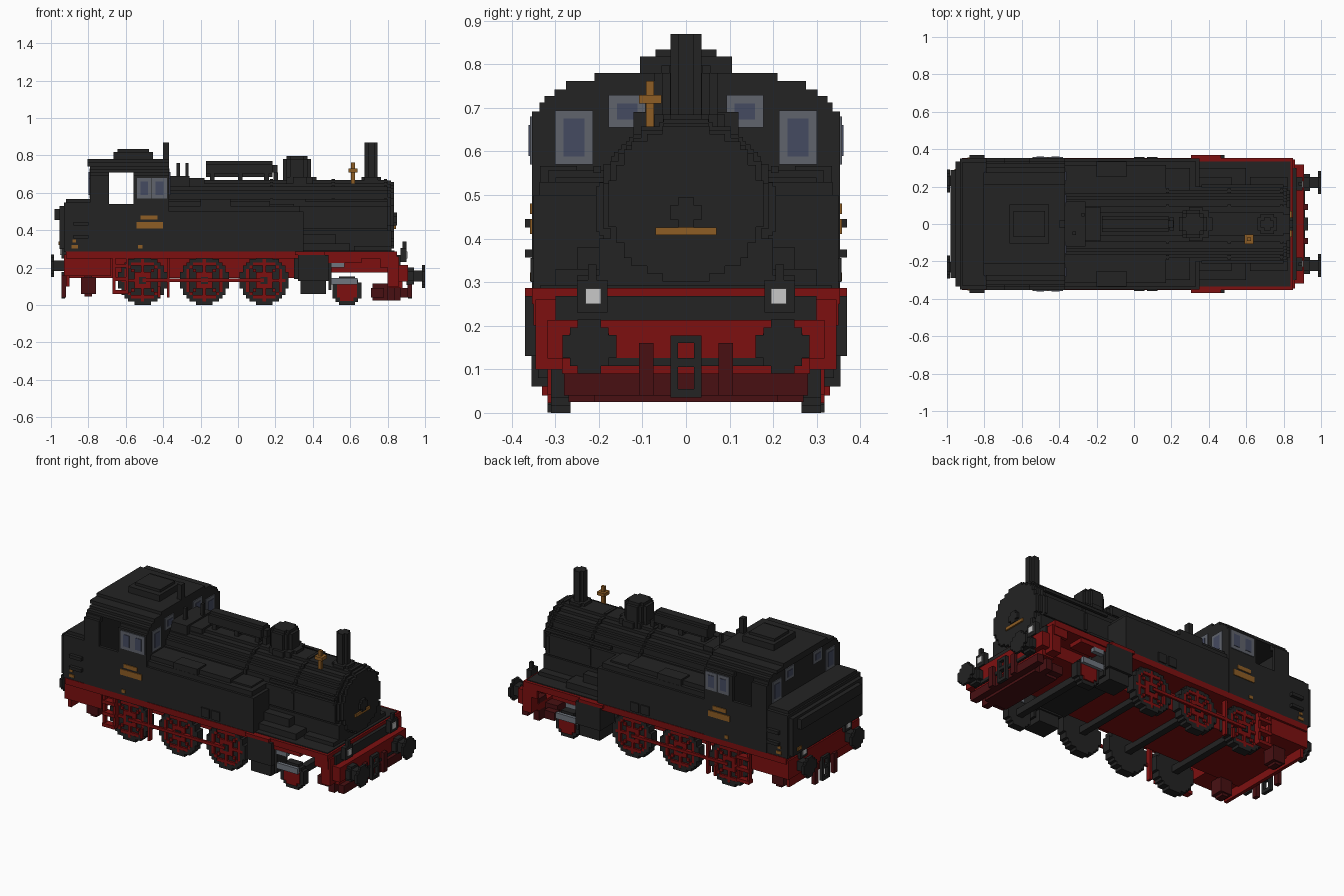
import bpy, bmesh, math
from mathutils import Vector

if "Cube" in bpy.data.objects:
    bpy.data.objects.remove(bpy.data.objects["Cube"])

V = 0.0175  # block size used for all stepped round shapes


def material(name, rgb):
    m = bpy.data.materials.new(name)
    m.use_nodes = True
    m.diffuse_color = (*rgb, 1)
    m.node_tree.nodes["Principled BSDF"].inputs["Base Color"].default_value = (*rgb, 1)
    return m


BLACK = material("black", (0.017, 0.017, 0.017))
RED = material("red", (0.205, 0.005, 0.005))
DARK_RED = material("dark red", (0.065, 0.005, 0.006))
GOLD = material("brass", (0.27, 0.11, 0.018))
FRAME = material("window grey", (0.115, 0.125, 0.15))
GLASS = material("blue glass", (0.06, 0.07, 0.12))
STEEL = material("steel", (0.16, 0.18, 0.21))
WHITE = material("lamp white", (0.58, 0.58, 0.58))


def finish(bm, name, mat, mirror):
    if mirror:  # copy to the other side of y = 0
        extra = bmesh.ops.duplicate(bm, geom=bm.verts[:] + bm.edges[:] + bm.faces[:])["geom"]
        for v in extra:
            if isinstance(v, bmesh.types.BMVert):
                v.co.y = -v.co.y
    bmesh.ops.recalc_face_normals(bm, faces=bm.faces[:])
    me = bpy.data.meshes.new(name)
    bm.to_mesh(me)
    bm.free()
    me.materials.append(mat)
    ob = bpy.data.objects.new(name, me)
    bpy.context.collection.objects.link(ob)
    return ob


def boxes(name, mat, items, mirror=False):
    """Each item is (x0, x1, y0, y1, z0, z1)."""
    bm = bmesh.new()
    for x0, x1, y0, y1, z0, z1 in items:
        for v in bmesh.ops.create_cube(bm, size=1)["verts"]:
            v.co = ((x0 + x1) / 2 + v.co.x * (x1 - x0), (y0 + y1) / 2 + v.co.y * (y1 - y0),
                    (z0 + z1) / 2 + v.co.z * (z1 - z0))
    return finish(bm, name, mat, mirror)


def stepped(name, mat, axis, parts, mirror=False):
    """Blocky discs along an axis; each part is (start, end, u, v, radius, rule(du, dv) or None)."""
    place = {"x": lambda a, u, v: (a, u, v), "y": lambda a, u, v: (u, a, v), "z": lambda a, u, v: (u, v, a)}[axis]
    bm = bmesh.new()
    for a0, a1, cu, cv, r, rule in parts:
        n = max(2, round(2 * r / V))
        s = 2 * r / n
        quads, corners = [], {}
        for i in range(n):
            for j in range(n):
                du, dv = (i + 0.5) * s - r, (j + 0.5) * s - r
                if math.hypot(du, dv) > r or (rule and not rule(du, dv)):
                    continue
                ring = []
                for c in ((i, j), (i + 1, j), (i + 1, j + 1), (i, j + 1)):
                    if c not in corners:
                        corners[c] = bm.verts.new(place(a0, cu + c[0] * s - r, cv + c[1] * s - r))
                    ring.append(corners[c])
                quads.append(bm.faces.new(ring))
        out = bmesh.ops.extrude_face_region(bm, geom=quads, use_keep_orig=True)["geom"]
        bmesh.ops.translate(bm, vec=Vector(place(a1 - a0, 0, 0)),
                            verts=[g for g in out if isinstance(g, bmesh.types.BMVert)])
    return finish(bm, name, mat, mirror)


# Chassis
boxes("running_board", RED, [(-0.92, 0.85, -0.353, 0.353, 0.25, 0.287)])
boxes("running_board_top", BLACK, [(0.3, 0.838, -0.335, 0.335, 0.28, 0.292)])
boxes("main_frame", RED, [(-0.92, 0.32, -0.2, 0.2, 0.145, 0.26), (0.48, 0.86, -0.2, 0.2, 0.175, 0.26)])
boxes("rear_skirt", RED, [(-0.93, -0.68, -0.34, 0.34, 0.155, 0.27), (-0.92, -0.9, -0.32, 0.32, 0.1, 0.16)])
boxes("front_beam", RED, [(0.84, 0.91, -0.318, 0.318, 0.125, 0.213), (0.8, 0.88, -0.285, 0.285, 0.09, 0.13)])
boxes("front_step", BLACK, [(0.845, 0.87, -0.3, 0.3, 0.2, 0.268), (0.9, 0.913, -0.25, 0.25, 0.108, 0.126)])
boxes("side_hangers", RED, [(0.8, 0.86, 0.28, 0.345, 0.1, 0.26), (0.76, 0.85, 0.33, 0.35, 0.2, 0.26),
                            (-0.38, -0.365, 0.3, 0.33, 0.04, 0.25), (-0.43, -0.415, 0.3, 0.33, 0.04, 0.1),
                            (0.48, 0.66, 0.25, 0.345, 0.225, 0.26)], True)
boxes("guard_box", DARK_RED, [(0.72, 0.87, -0.21, 0.21, 0.025, 0.115), (0.87, 0.91, -0.28, 0.28, 0.04, 0.09)])
boxes("rail_guards", DARK_RED, [(0.71, 0.78, 0.2, 0.25, 0.04, 0.09), (0.8, 0.84, 0.2, 0.27, 0.025, 0.16),
                                (-0.84, -0.76, 0.18, 0.26, 0.06, 0.15), (-0.82, -0.78, 0.19, 0.25, 0.045, 0.18)], True)
boxes("cab_ladder", RED, [(-0.67, -0.655, 0.32, 0.345, 0.06, 0.26), (-0.6, -0.585, 0.32, 0.345, 0.06, 0.26),
                          (-0.67, -0.585, 0.31, 0.353, 0.06, 0.08), (-0.67, -0.585, 0.31, 0.353, 0.13, 0.15),
                          (-0.67, -0.585, 0.31, 0.353, 0.2, 0.22)], True)

# Driving wheels and leading wheels
DRIVE = (-0.51, -0.18, 0.14)


def spokes(du, dv):
    d, a = math.hypot(du, dv), math.atan2(dv, du)
    near = abs((a / (math.pi / 4) + 0.5) % 1 - 0.5) * math.pi / 4
    return d < 0.04 or 0.088 < d < 0.108 or (d < 0.108 and d * math.sin(near) < 0.0085)


stepped("drive_wheels", BLACK, "y",
        [(0.265, 0.305, x, 0.132, 0.131, None) for x in DRIVE] +
        [(0.305, 0.318, x, 0.132, 0.131, lambda u, v: math.hypot(u, v) > 0.106) for x in DRIVE], True)
stepped("drive_wheel_spokes", RED, "y", [(0.3, 0.317, x, 0.132, 0.131, spokes) for x in DRIVE], True)
stepped("drive_wheel_hubs", BLACK, "y", [(0.25, 0.323, x, 0.132, 0.019, None) for x in DRIVE], True)
stepped("leading_wheels", BLACK, "y", [(0.265, 0.31, 0.582, 0.077, 0.077, None)], True)
stepped("leading_wheel_centres", RED, "y", [(0.3, 0.318, 0.582, 0.077, 0.054, None)], True)
boxes("axles", BLACK, [(x - 0.02, x + 0.02, -0.27, 0.27, z - 0.02, z + 0.02)
                       for x, z in [(d, 0.132) for d in DRIVE] + [(0.582, 0.077)]])
boxes("coupling_rods", RED, [(-0.51, 0.14, 0.318, 0.33, 0.124, 0.142)], True)

# Cylinders and piston fittings
boxes("cylinders", BLACK, [(0.32, 0.485, 0.22, 0.37, 0.13, 0.268), (0.335, 0.47, 0.23, 0.355, 0.06, 0.13),
                           (0.3, 0.49, 0.0, 0.23, 0.14, 0.26), (0.485, 0.5, 0.24, 0.34, 0.08, 0.25)], True)
boxes("cylinder_cover", RED, [(0.305, 0.465, 0.34, 0.37, 0.268, 0.287)], True)
boxes("piston_tails", STEEL, [(0.49, 0.64, 0.32, 0.34, 0.11, 0.145), (0.5, 0.57, 0.32, 0.347, 0.2, 0.226)], True)

# Buffers and couplings
stepped("buffers", BLACK, "x", [(0.985, 1.0, 0.222, 0.152, 0.062, None), (0.9, 0.985, 0.222, 0.155, 0.03, None),
                               (0.91, 0.94, 0.222, 0.155, 0.045, None), (-1.0, -0.983, 0.23, 0.21, 0.061, None),
                               (-0.985, -0.92, 0.23, 0.21, 0.028, None)], True)
boxes("couplings", BLACK, [(x, x + 0.02, y0, y1, z0, z1) for x in (0.91, -0.945) for y0, y1, z0, z1 in
                           ((0.018, 0.035, 0.035, 0.178), (0, 0.02, 0.16, 0.178), (0, 0.02, 0.105, 0.125),
                            (0, 0.02, 0.035, 0.055))], True)
boxes("brake_hoses", DARK_RED, [(x, x + 0.025, 0.075, 0.108, 0.04, 0.16) for x in (0.905, -0.945)], True)
boxes("lamp_housings", BLACK, [(0.87, 0.9, 0.18, 0.25, 0.23, 0.305), (0.88, 0.9, 0.205, 0.225, 0.29, 0.34),
                               (-0.945, -0.92, 0.18, 0.25, 0.25, 0.325)], True)
boxes("lamps", WHITE, [(0.9, 0.906, 0.195, 0.231, 0.25, 0.286), (-0.951, -0.945, 0.195, 0.231, 0.268, 0.304)], True)

# Boiler, smokebox and saddle
stepped("boiler", BLACK, "x", [(-0.38, 0.8, 0, 0.468, 0.2, None), (0.8, 0.818, 0, 0.475, 0.19, None),
                              (0.818, 0.835, 0, 0.48, 0.178, None), (0.835, 0.85, 0, 0.46, 0.035, None)] +
        [(x, x + V, 0, 0.468, 0.206, None) for x in (0.17, 0.5, 0.78)])
boxes("saddle", BLACK, [(0.3, 0.82, -0.2, 0.2, 0.28, 0.4), (0.34, 0.6, -0.3, 0.3, 0.28, 0.33),
                        (0.34, 0.52, -0.25, 0.25, 0.33, 0.38), (0.62, 0.82, -0.25, 0.25, 0.28, 0.315)])
boxes("boiler_handrails", BLACK, [(0.36, 0.8, 0.195, 0.212, 0.55, 0.567)], True)
boxes("firebox_top", BLACK, [(-0.38, -0.26, -0.12, 0.12, 0.6, 0.69), (-0.38, -0.18, -0.09, 0.09, 0.6, 0.68),
                             (-0.4, -0.37, -0.0175, 0.0175, 0.68, 0.87), (-0.33, -0.31, -0.06, -0.04, 0.68, 0.76),
                             (-0.28, -0.265, 0.04, 0.06, 0.66, 0.76)])
stepped("preheater_barrel", BLACK, "x", [(-0.17, 0.185, 0, 0.728, 0.042, None), (0.185, 0.21, 0, 0.728, 0.02, None)])
boxes("preheater_supports", BLACK, [(x, x + 0.025, -0.035, 0.035, 0.65, 0.71) for x in (-0.15, 0.0, 0.14, 0.19)])
stepped("steam_dome", BLACK, "z", [(0.6, 0.78, 0.315, 0, 0.074, None), (0.78, 0.797, 0.315, 0, 0.056, None),
                                  (0.63, 0.685, 0.33, 0, 0.09, None)])
stepped("chimney", BLACK, "z", [(0.62, 0.87, 0.712, 0, 0.035, None), (0.65, 0.685, 0.712, 0, 0.053, None)])
boxes("bell", GOLD, [(0.605, 0.625, -0.092, -0.073, 0.64, 0.762), (0.59, 0.64, -0.108, -0.056, 0.71, 0.73)])
boxes("door_plate", GOLD, [(0.835, 0.844, -0.07, 0.07, 0.408, 0.426)])

# Side tanks
boxes("side_tanks", BLACK, [(-0.38, 0.35, 0.14, 0.35, 0.285, 0.5), (-0.38, 0.33, 0.14, 0.336, 0.5, 0.53),
                            (-0.38, 0.17, 0.14, 0.315, 0.53, 0.557), (0.17, 0.3, 0.14, 0.3, 0.53, 0.54),
                            (-0.2, -0.04, 0.25, 0.335, 0.53, 0.567), (0.0, 0.055, 0.34, 0.357, 0.3, 0.355),
                            (0.07, 0.125, 0.34, 0.357, 0.3, 0.355)], True)

# Cab: hollow, with an open doorway on each side
boxes("cab_sides", BLACK, [(-0.79, -0.37, 0.335, 0.353, 0.285, 0.54),
                           (-0.79, -0.69, 0.335, 0.353, 0.54, 0.692), (-0.56, -0.37, 0.335, 0.353, 0.54, 0.692),
                           (-0.79, -0.69, 0.315, 0.336, 0.68, 0.712), (-0.56, -0.37, 0.315, 0.336, 0.68, 0.712)], True)
boxes("cab_ends", BLACK, [(x, x + 0.02, -w, w, z0, z1) for x in (-0.79, -0.39)
                          for w, z0, z1 in ((0.345, 0.285, 0.69), (0.33, 0.69, 0.712))])
boxes("cab_floor", BLACK, [(-0.79, -0.37, -0.34, 0.34, 0.285, 0.31)])
boxes("cab_roof", BLACK, [(-0.79, -0.37, -0.325, 0.325, 0.71, 0.727), (-0.79, -0.37, -0.302, 0.302, 0.727, 0.742),
                          (-0.805, -0.37, -0.275, 0.275, 0.742, 0.762), (-0.805, -0.37, -0.21, 0.21, 0.762, 0.78),
                          (-0.665, -0.455, -0.105, 0.105, 0.78, 0.818), (-0.645, -0.475, -0.07, 0.07, 0.818, 0.834)])


# Windows: a grey plate with a smaller glass plate on each face
def window(name, x, y, z, w, h, side):
    for mat, k, t, part in ((FRAME, 0, 0.005, "frame"), (GLASS, 0.019, 0.008, "glass")):
        a, b = w / 2 - k, h / 2 - k
        if side:
            item = (x - a, x + a, y, y + t, z - b, z + b)
        else:
            d = math.copysign(t, x + 0.58)
            item = (min(x, x + d), max(x, x + d), y - a, y + a, z - b, z + b)
        boxes(name + "_" + part, mat, [item], True)


window("side_window_rear", -0.501, 0.353, 0.625, 0.079, 0.11, True)
window("side_window_front", -0.42, 0.353, 0.625, 0.079, 0.11, True)
for end, x in (("front", -0.37), ("rear", -0.79)):
    window(end + "_outer_window", x, 0.257, 0.632, 0.087, 0.125, False)
    window(end + "_inner_window", x, 0.135, 0.692, 0.085, 0.075, False)

# Coal bunker
boxes("bunker", BLACK, [(-0.93, -0.79, -0.35, 0.35, 0.285, 0.548), (-0.92, -0.79, -0.33, 0.33, 0.548, 0.567),
                        (-0.955, -0.93, -0.335, 0.335, 0.3, 0.53), (-0.982, -0.95, -0.29, 0.29, 0.455, 0.515)])
boxes("bunker_handles", BLACK, [(-0.88, -0.8, 0.345, 0.37, 0.425, 0.445), (-0.88, -0.8, 0.345, 0.37, 0.357, 0.375)], True)

# Brass plates on the sides
boxes("side_plates", GOLD, [(-0.543, -0.4, 0.352, 0.358, 0.41, 0.445), (-0.52, -0.43, 0.352, 0.358, 0.457, 0.48),
                            (-0.535, -0.51, 0.352, 0.358, 0.303, 0.322), (-0.89, -0.855, 0.349, 0.355, 0.303, 0.32),
                            (-0.885, -0.865, 0.349, 0.355, 0.335, 0.35)], True)
boxes("rear_plate", GOLD, [(-0.961, -0.955, 0.255, 0.295, 0.32, 0.34)])
